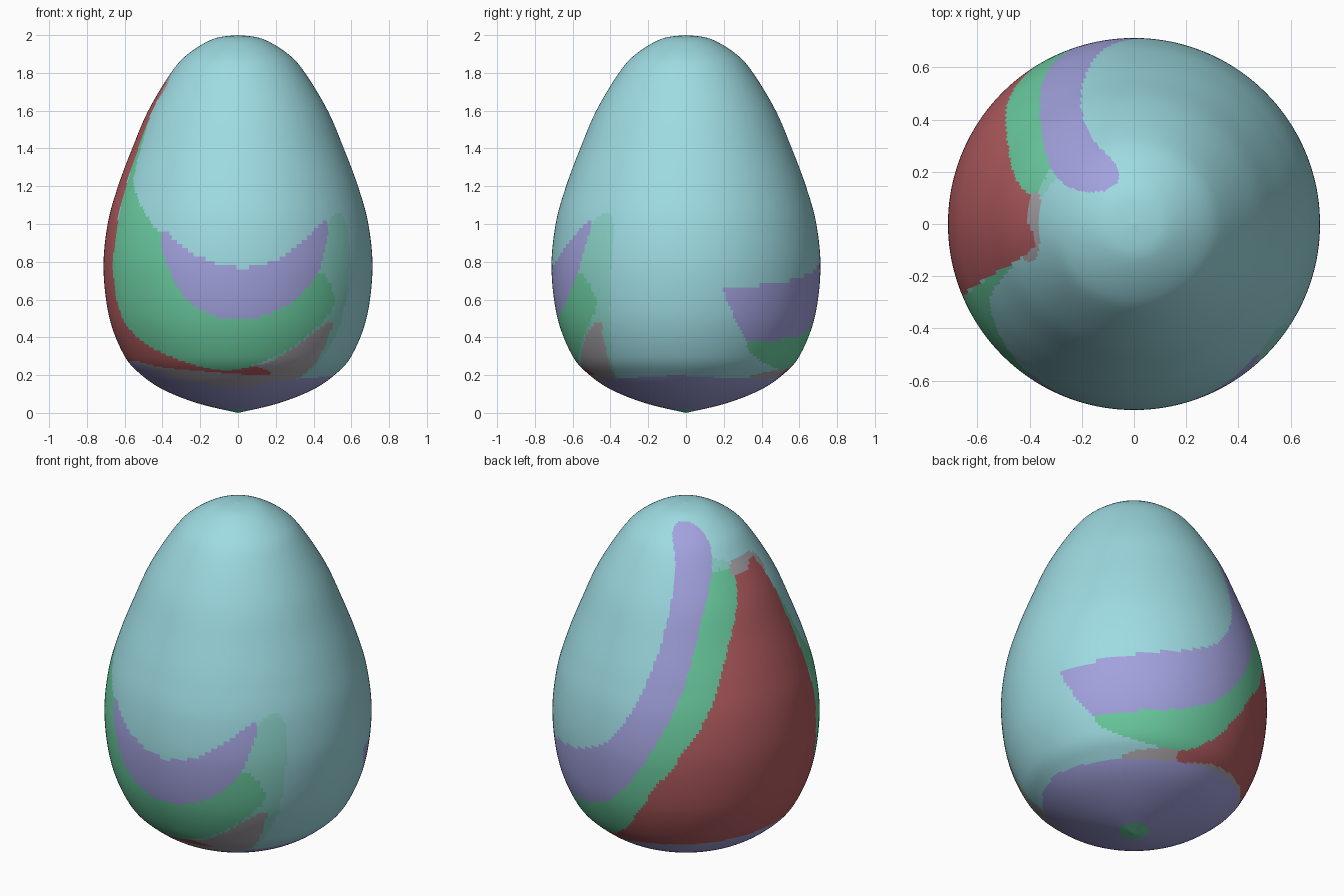
import bpy, bmesh, math
from mathutils import Vector

if "Cube" in bpy.data.objects:
    bpy.data.objects.remove(bpy.data.objects["Cube"], do_unlink=True)


def make_material(name, colour):
    material = bpy.data.materials.new(name)
    material.use_nodes = True
    rgba = (*colour, 1)
    material.diffuse_color = rgba
    material.node_tree.nodes["Principled BSDF"].inputs["Base Color"].default_value = rgba
    return material


def blend(first, second, amount):
    return tuple(a + (b - a) * amount for a, b in zip(first, second))


def smooth_path(points, steps, closed):
    """Catmull-Rom curve through every control point."""
    points = [Vector(p) for p in points]
    count = len(points)
    spans = count if closed else count - 1
    result = []

    def pick(i):
        return points[i % count] if closed else points[max(0, min(count - 1, i))]

    for i in range(spans):
        before, start, end, after = (pick(i + k) for k in (-1, 0, 1, 2))
        for step in range(steps):
            t = step / steps
            result.append(start + 0.5 * t * (end - before + t * (
                2 * before - 5 * start + 4 * end - after
                + t * (3 * (start - end) + after - before))))
    if not closed:
        result.append(points[-1])
    return result


class PaintedArea:
    """Closed smooth outline through (azimuth in degrees, height) points."""

    def __init__(self, colour_name, *outline):
        self.colour_name = colour_name
        self.loop = smooth_path(outline, 5, True)
        self.low = [min(p[axis] for p in self.loop) for axis in (0, 1)]
        self.high = [max(p[axis] for p in self.loop) for axis in (0, 1)]

    def contains(self, azimuth, height):
        if not (self.low[0] <= azimuth <= self.high[0]
                and self.low[1] <= height <= self.high[1]):
            return False
        inside = False
        previous = self.loop[-1]
        for point in self.loop:
            if (point.y > height) != (previous.y > height):
                ratio = (height - point.y) / (previous.y - point.y)
                if azimuth < point.x + ratio * (previous.x - point.x):
                    inside = not inside
            previous = point
        return inside


# Flat paint colours, with two thin washes over the shell colour
shell, purple = (.34, .71, .76), (.36, .36, .73)
green, red = (.15, .62, .36), (.46, .11, .12)
palette = {
    "shell_teal": shell,
    "stripe_purple": purple,
    "stripe_green": green,
    "stripe_red": red,
    "washed_green": blend(shell, green, .4),
    "washed_red": blend(shell, red, .55),
}

# Thin washes at the ends of the brush strokes
front_wash = PaintedArea("washed_green", (290, .5), (313, .99), (325, 1.04), (326, .76),
                         (322, .4), (310, .15), (290, .15))
crown_wash = PaintedArea("washed_green", (140, 1.7), (145, 1.81), (166, 1.77), (166, 1.68))
red_crown_wash = PaintedArea("washed_red", (197, 1.65), (165, 1.65), (165, 1.78), (195, 1.77))
red_foot_wash = PaintedArea("washed_red", (55, .17), (75, .24), (154, .3), (195, .31),
                            (240, .26), (284, .26), (313, .47), (318, .43), (309, .17),
                            (270, .1))

# Broad red field
red_field = PaintedArea("stripe_red", (75, .24), (115, .9), (140, 1.4), (160, 1.68), (178, 1.72),
                        (196, 1.68), (204, .8), (215, .4), (282, .24), (282, .2), (226, .24),
                        (190, .28), (110, .24))

# Green stripes
back_green = PaintedArea("stripe_green", (33, .4), (70, .5), (105, .85), (127, 1.4), (143, 1.73),
                         (164, 1.71), (148, 1.38), (133, 1.02), (113, .66), (96, .36),
                         (80, .24), (58, .24), (37, .3))
front_green = PaintedArea("stripe_green", (198, 1.6), (207, 1.25), (215, 1.15), (234, .95),
                          (265, .68), (300, .72), (310, .73), (317, .6), (313, .5), (296, .34),
                          (270, .23), (244, .26), (216, .39), (203, .6), (202, 1.1))

# Purple stripes
back_purple = PaintedArea("stripe_purple", (16, .65), (20, .67), (45, .69), (80, .79), (98, 1.01),
                          (112, 1.45), (116, 1.8), (107, 1.95), (141, 1.95), (150, 1.85),
                          (135, 1.55), (120, 1.09), (98, .62), (75, .43), (36, .38), (28, .4))
front_purple = PaintedArea("stripe_purple", (235, .97), (249, .85), (270, .77), (288, .82),
                           (311, 1.01), (313, .96), (306, .74), (293, .58), (270, .49),
                           (249, .58), (238, .79))

# Purple foot
foot = PaintedArea("stripe_purple", (-80, .18), (50, .18), (100, .21), (190, .28), (225, .19),
                   (270, .13), (310, .18), (440, .18), (440, -.2), (-80, -.2))

# Topmost paint first
layers = [foot, front_purple, back_purple, front_green, back_green, red_field,
          red_foot_wash, red_crown_wash, crown_wash, front_wash]

# Egg shell: a smooth profile of (radius, height) spun round the z axis
profile = [(0, 0), (.21, .05), (.39, .12), (.51, .2), (.6, .3), (.68, .5), (.712, .76),
           (.69, 1), (.635, 1.2), (.56, 1.4), (.475, 1.6), (.355, 1.8), (.265, 1.9),
           (.13, 1.98), (0, 2)]
bm = bmesh.new()
rim = [bm.verts.new((max(0, p.x), 0, p.y)) for p in smooth_path(profile, 11, False)]
edges = [bm.edges.new(pair) for pair in zip(rim, rim[1:])]
bmesh.ops.spin(bm, geom=rim + edges, cent=(0, 0, 0), axis=(0, 0, 1),
               angle=math.tau, steps=270, use_duplicate=False)
bmesh.ops.remove_doubles(bm, verts=bm.verts, dist=.0001)
bmesh.ops.recalc_face_normals(bm, faces=bm.faces)

# Paint each face by its direction and height
slots = list(palette)
for face in bm.faces:
    centre = face.calc_center_median()
    azimuth = math.degrees(math.atan2(centre.y, centre.x)) % 360
    name = "shell_teal"
    for area in layers:
        if area.contains(azimuth, centre.z):
            name = area.colour_name
            break
    # small green dot under the foot
    if centre.z < .3 and centre.xy.length < .08:
        name = "stripe_green"
    face.material_index = slots.index(name)
    face.smooth = True

mesh = bpy.data.meshes.new("egg_shell")
bm.to_mesh(mesh)
bm.free()
for name, colour in palette.items():
    mesh.materials.append(make_material(name, colour))
egg = bpy.data.objects.new("egg_shell", mesh)
bpy.context.collection.objects.link(egg)
